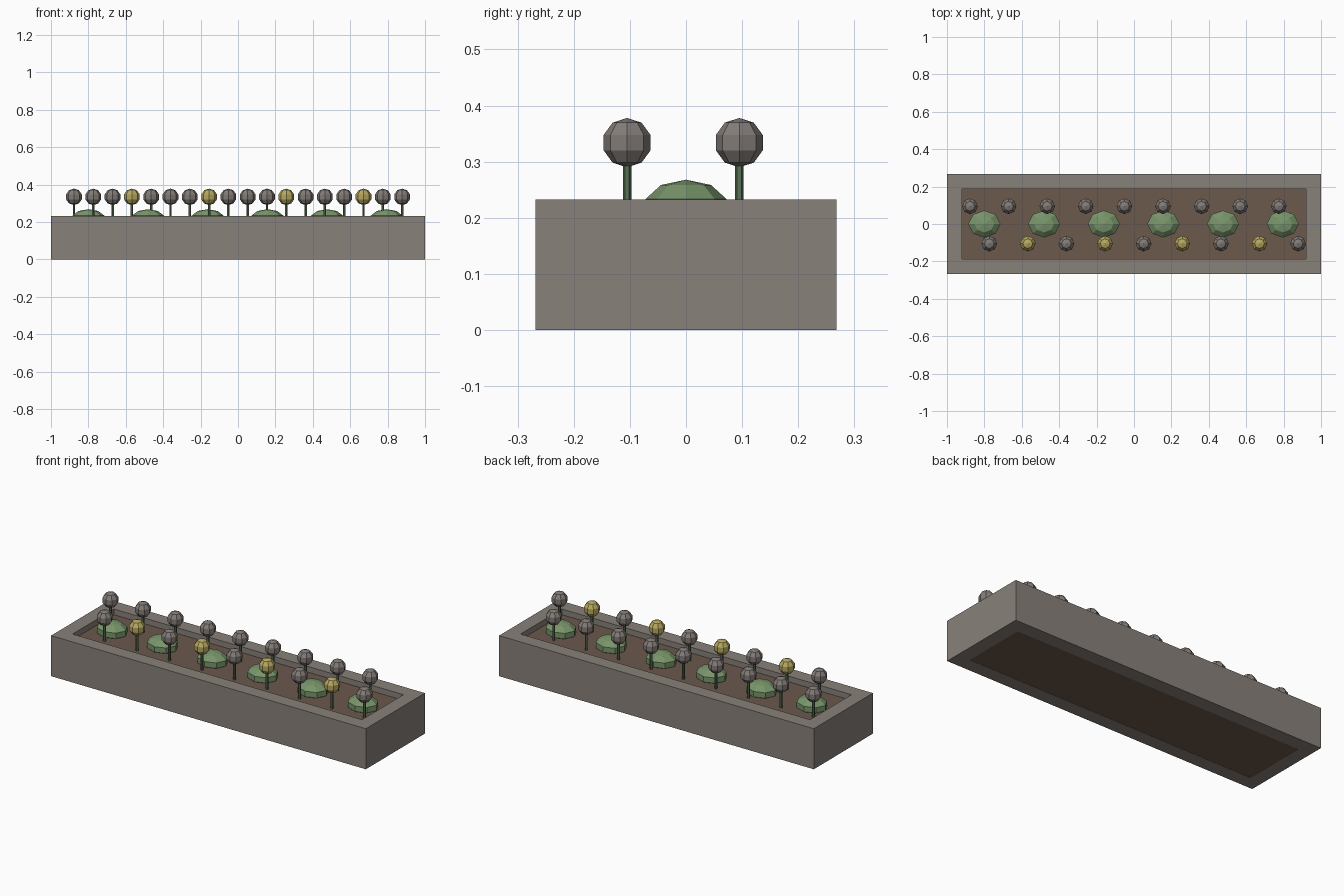
import bpy, bmesh, math
from mathutils import Matrix

if "Cube" in bpy.data.objects:
    bpy.data.objects.remove(bpy.data.objects["Cube"])


def material(name, rgb):
    m = bpy.data.materials.new(name)
    m.diffuse_color = (*rgb, 1)
    m.use_nodes = True
    m.node_tree.nodes["Principled BSDF"].inputs["Base Color"].default_value = m.diffuse_color
    return m


STONE = material("stone_grey", (0.25, 0.22, 0.195))
SOIL = material("soil_brown", (0.145, 0.10, 0.072))
LEAF = material("leaf_green", (0.19, 0.30, 0.145))
STEM = material("stem_green", (0.10, 0.165, 0.09))
PALE = material("flower_grey", (0.225, 0.20, 0.185))
GOLD = material("flower_gold", (0.47, 0.39, 0.12))


def finish(name, bm, mat):
    bmesh.ops.recalc_face_normals(bm, faces=bm.faces)
    me = bpy.data.meshes.new(name)
    bm.to_mesh(me)
    bm.free()
    me.materials.append(mat)
    ob = bpy.data.objects.new(name, me)
    bpy.context.collection.objects.link(ob)
    return ob


def box(name, x0, x1, y0, y1, z0, z1, mat):
    bm = bmesh.new()
    mtx = Matrix.Translation(((x0 + x1) / 2, (y0 + y1) / 2, (z0 + z1) / 2)) \
        @ Matrix.Diagonal((x1 - x0, y1 - y0, z1 - z0, 1))
    bmesh.ops.create_cube(bm, size=1, matrix=mtx)
    return finish(name, bm, mat)


def ball(name, loc, radii, mat, segs=8, rings=5):
    bm = bmesh.new()
    mtx = Matrix.Translation(loc) @ Matrix.Diagonal((*radii, 1))
    bmesh.ops.create_uvsphere(bm, u_segments=segs, v_segments=rings, radius=1, matrix=mtx)
    return finish(name, bm, mat)


def rod(name, x, y, z0, z1, r, mat):
    bm = bmesh.new()
    bmesh.ops.create_cone(bm, cap_ends=True, segments=6, radius1=r, radius2=r,
                          depth=z1 - z0, matrix=Matrix.Translation((x, y, (z0 + z1) / 2)))
    return finish(name, bm, mat)


# stone trough: long walls run full length, end walls fit between them
X, Y, H, T = 1.0, 0.268, 0.233, 0.08
IX, IY = X - T, Y - T
box("front_wall", -X, X, -Y, -IY, 0, H, STONE)
box("back_wall", -X, X, IY, Y, 0, H, STONE)
box("left_wall", -X, -IX, -IY, IY, 0, H, STONE)
box("right_wall", IX, X, -IY, IY, 0, H, STONE)

# soil filling
SOIL_Z = 0.2
box("soil", -IX, IX, -IY, IY, 0.001, SOIL_Z, SOIL)

# low bushes along the middle
for i in range(6):
    ball(f"bush_{i + 1}", (-0.8 + 0.319 * i, 0, 0.218), (0.09, 0.076, 0.05), LEAF)

# two staggered rows of round flowers; every second front one is gold
for i in range(18):
    x = -0.877 + 0.1032 * i
    y = 0.095 if i % 2 == 0 else -0.105
    rod(f"stem_{i + 1}", x, y, SOIL_Z - 0.01, 0.30, 0.0075, STEM)
    ball(f"flower_{i + 1}", (x, y, 0.334), (0.044, 0.044, 0.044),
         GOLD if i % 4 == 3 else PALE)
